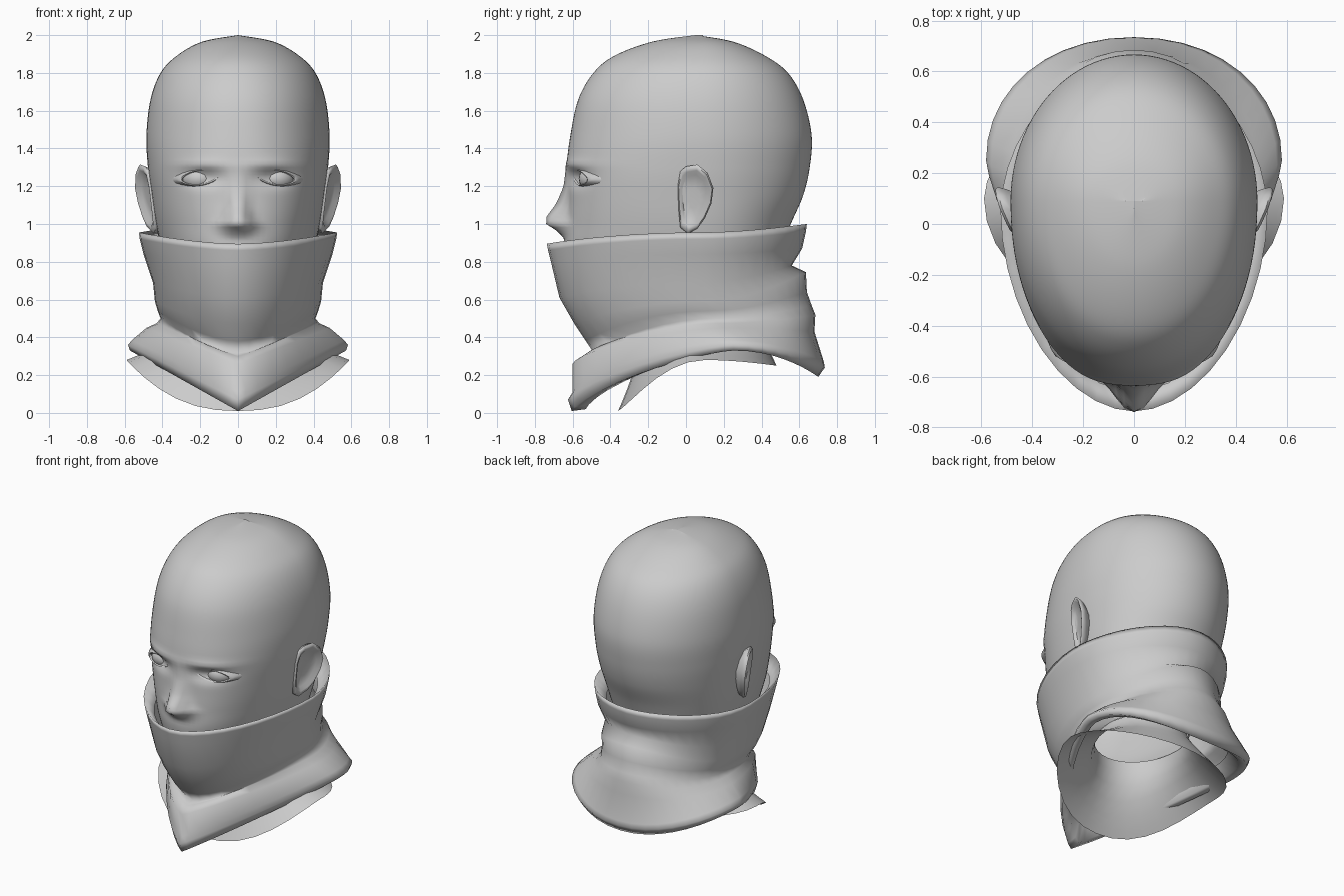
import bpy, bmesh, math

if "Cube" in bpy.data.objects:
    bpy.data.objects.remove(bpy.data.objects["Cube"])

grey = bpy.data.materials.new("plain grey")
grey.diffuse_color = (0.6, 0.6, 0.6, 1)
grey.use_nodes = True
grey.node_tree.nodes["Principled BSDF"].inputs["Base Color"].default_value = grey.diffuse_color


def make(name, rings, cap_end=False, angle=60):
    """Skin a list of closed rings (each a list of points) with quads."""
    bm = bmesh.new()
    vs = [[bm.verts.new(p) for p in r] for r in rings]
    n = len(rings[0])
    for a, b in zip(vs, vs[1:]):
        for i in range(n):
            j = (i + 1) % n
            bm.faces.new((a[i], b[i], b[j], a[j]))
    if cap_end:
        bm.faces.new(vs[-1][::-1])
    bmesh.ops.remove_doubles(bm, verts=bm.verts, dist=1e-4)
    bmesh.ops.recalc_face_normals(bm, faces=bm.faces)
    me = bpy.data.meshes.new(name)
    bm.to_mesh(me)
    bm.free()
    me.materials.append(grey)
    ob = bpy.data.objects.new(name, me)
    bpy.context.collection.objects.link(ob)
    bpy.ops.object.select_all(action='DESELECT')
    ob.select_set(True)
    bpy.context.view_layer.objects.active = ob
    bpy.ops.object.shade_smooth_by_angle(angle=math.radians(angle))
    return ob


def spline(rows, steps):
    """Catmull-Rom interpolation through rows of numbers."""
    out = []
    for i in range(len(rows) - 1):
        a, b, c, d = (rows[min(max(i + k, 0), len(rows) - 1)] for k in (-1, 0, 1, 2))
        for s in range(steps):
            t = s / steps
            out.append([0.5 * (2*q + (r-p)*t + (2*p-5*q+4*r-w)*t*t + (3*q-p-3*r+w)*t**3)
                        for p, q, r, w in zip(a, b, c, d)])
    out.append(list(rows[-1]))
    return out


def oval(yf, w, ys, yb, n_front, n_back, segs):
    """Egg-shaped ring: front y, half width, y of widest point, back y."""
    pts = []
    for i in range(segs):
        a = 2 * math.pi * i / segs
        s, c = math.sin(a), math.cos(a)
        n = n_front if c > 0 else n_back
        x = w * math.copysign(abs(s) ** (2 / n), s)
        r = abs(c) ** (2 / n)
        pts.append((x, ys + ((yf if c > 0 else yb) - ys) * r, c))
    return pts


def bump(v, mid, width):
    return math.exp(-((v - mid) / width) ** 2)


def lerp_table(t, z):
    for (z0, *a), (z1, *b) in zip(t, t[1:]):
        if z1 <= z <= z0:
            k = (z0 - z) / (z0 - z1)
            return [p + (q - p) * k for p, q in zip(a, b)]
    return [0, 0.05]


# nose profile: height, projection, half width
nose = [(1.34, 0, .05), (1.27, .008, .04), (1.2, .022, .04), (1.1, .065, .047),
        (1.04, .106, .06), (1.0, .105, .085), (.96, .04, .085), (.92, 0, .07)]


def face_y(x, y, z):
    """Sculpt nose, brow and eye sockets on the front of the head."""
    if y > -.25:
        return y
    d, w = lerp_table(nose, z)
    y -= d * math.exp(-abs(x / w) ** 2.4)
    y += .04 * bump(abs(x), .18, .10) * bump(z, 1.245, .045)
    y -= .014 * bump(abs(x), .19, .14) * bump(z, 1.315, .025)
    return y


# head: height, front, back, half width, squareness of the front
head_rows = [(2, .05, .05, 0, 2), (1.965, -.18, .25, .19, 2), (1.89, -.38, .42, .325, 2),
             (1.8, -.49, .54, .41, 2.05), (1.66, -.57, .62, .463, 2.1), (1.47, -.612, .665, .485, 2.15),
             (1.3, -.632, .655, .477, 2.25), (1.15, -.625, .62, .458, 2.3), (1.0, -.635, .555, .435, 2.2),
             (.85, -.64, .5, .40, 2.1), (.65, -.58, .43, .34, 2), (.54, -.46, .39, .29, 2),
             (.5, -.25, .37, .27, 2)]
rings = []
for z, yf, yb, w, n in spline(head_rows, 8):
    rings.append([(x, face_y(x, y, z), z)
                  for x, y, c in oval(yf, max(w, 0), .09, yb, n, 2, 96)])
make("head", rings, angle=80)


def wrap(rows, segs, steps=1):
    """Loft rings: front (y, z), side (x, y, z), back (y, z), squareness, front curve."""
    out = []
    for yf, zf, w, ys, zs, yb, zb, n, power in spline(rows, steps):
        n_back = 2.1 - .3 * (min(power, 1.7) - 1)
        out.append([(x, y, zf + (zs - zf) * (abs(x) / w) ** power if c > 0
                     else zb + (zs - zb) * (abs(x) / w) ** 2)
                    for x, y, c in oval(yf, w, ys, yb, n, n_back, segs)])
    return out


# open neck flaring to the shoulders
make("neck", wrap([(-.25, .5, .27, .09, .5, .37, .5, 2, 2.4), (-.25, .32, .31, .1, .42, .39, .42, 2, 2.4),
                   (-.31, .13, .45, .1, .34, .44, .33, 2, 2.4), (-.36, .01, .59, .1, .28, .48, .25, 2, 2.4)],
                  32, 2))

# scarf: inner lip, rim, face covering, fold, rolled collar, pointed front hem
make("scarf", wrap([(-.66, .82, .45, .05, .87, .56, .9, 1.95, 1.7),
                    (-.737, .895, .525, .05, .955, .64, 1.0, 1.88, 1.7),
                    (-.73, .86, .52, .06, .92, .635, .96, 1.88, 1.7),
                    (-.715, .80, .50, .07, .84, .615, .87, 1.9, 1.7),
                    (-.67, .61, .45, .08, .69, .56, .78, 1.95, 1.7),
                    (-.59, .47, .44, .1, .59, .635, .745, 1.95, 1.7),
                    (-.53, .38, .425, .12, .54, .64, .64, 1.95, 1.7),
                    (-.49, .32, .41, .15, .50, .665, .57, 1.85, 1.6),
                    (-.54, .30, .43, .17, .475, .685, .52, 1.6, 1.1),
                    (-.60, .26, .485, .2, .45, .68, .43, 1.5, 1),
                    (-.60, .11, .562, .23, .385, .73, .27, 1.4, 1),
                    (-.625, .07, .582, .25, .36, .735, .24, 1.35, 1),
                    (-.605, .01, .572, .25, .33, .70, .19, 1.35, 1),
                    (-.53, .02, .52, .25, .335, .65, .23, 1.4, 1),
                    (-.47, .15, .46, .22, .40, .60, .36, 1.6, 1)], 40), angle=180)

# ears: outline (y, z), pushed outward toward the back and top
ear = [(-.03, 1.28), (0, 1.305), (.06, 1.315), (.115, 1.27), (.145, 1.19), (.135, 1.11),
       (.10, 1.03), (.06, .975), (.01, .95), (-.03, .98), (-.04, 1.08), (-.045, 1.2)]
for side, label in ((1, "right"), (-1, "left")):
    loops = []
    for scale, off in ((.7, -.07), (.92, -.03), (1, 0), (.93, .012), (.82, .008), (.68, -.01), (.3, -.014)):
        loop = []
        for y, z in ear:
            y2, z2 = .045 + (y - .045) * scale, 1.14 + (z - 1.14) * scale
            x = .468 + .42 * y2 + .14 * (z2 - 1.14) + off
            loop.append((side * x, y2, z2))
        loops.append(loop)
    make(label + "_ear", loops, cap_end=True)

# eyes: eyeball plus an almond-shaped lid ring
for side, label in ((1, "right"), (-1, "left")):
    bpy.ops.mesh.primitive_uv_sphere_add(segments=24, ring_count=12, radius=.1,
                                         location=(side * .2, -.468, 1.24))
    ball = bpy.context.object
    ball.name = label + "_eyeball"
    ball.scale = (1, 1, .75)
    ball.data.materials.append(grey)
    bpy.ops.object.shade_smooth()
    loops = []
    for grow, out in ((.82, -.02), (.9, .012), (1.0, .016), (1.15, .004), (1.35, -.03)):
        loop = []
        for i in range(24):
            a = 2 * math.pi * i / 24
            u, v = math.cos(a), math.sin(a)
            x = .207 + .102 * grow * u
            z = 1.242 + (.042 if v > 0 else .037) * grow * v * (1 - .25 * u * u) - .008 * u
            y = -.557 + 1.5 * max(x - .17, 0) ** 2 + .24 * (x - .207) - out
            loop.append((side * x, y, z))
        loops.append(loop)
    make(label + "_eyelids", loops)
